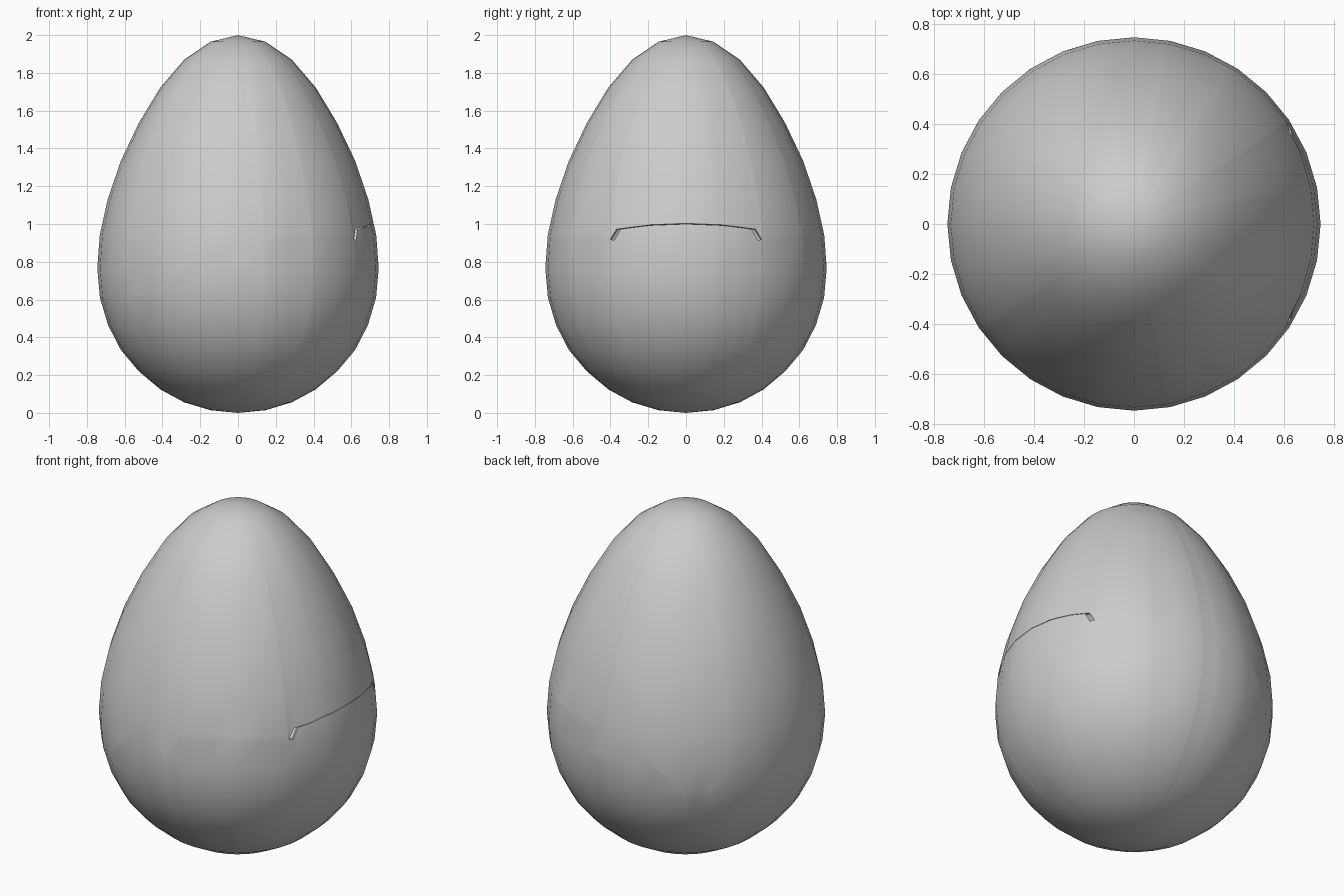
import bpy, bmesh, math

if "Cube" in bpy.data.objects:
    bpy.data.objects.remove(bpy.data.objects["Cube"])

# Egg outline (radius, height)
PROFILE = [(0, 0), (0.145, 0.014), (0.285, 0.056), (0.412, 0.125), (0.525, 0.22),
           (0.62, 0.333), (0.688, 0.465), (0.731, 0.61), (0.745, 0.765), (0.732, 0.94),
           (0.69, 1.13), (0.62, 1.335), (0.525, 1.535), (0.412, 1.722), (0.285, 1.87),
           (0.145, 1.965), (0, 2.0)]
SIDES = 32
STEP = 360 / SIDES

# Jagged crack (angle from +x in degrees, height), mirrored front to back
REST = [(58, 0.955), (80, 0.907), (86.5, 0.79), (97, 0.87), (105, 0.857),
        (112.5, 0.765), (130, 0.58), (144, 0.705), (162, 0.665), (180, 0.62)]
LOWER_CRACK = [(0, 1.0), (15, 0.993), (28.7, 0.973), (31.2, 0.915)] + REST
UPPER_CRACK = [(0, 1.003), (15, 0.996), (30.6, 0.973), (33.3, 0.916)] + REST


def interpolate(table, t):
    for (a, va), (b, vb) in zip(table, table[1:]):
        if t <= b:
            return va + (vb - va) * (t - a) / (b - a)
    return table[-1][1]


def shell(name, crack, pick):
    heights = [(z, r) for r, z in PROFILE]
    angles = {i * STEP for i in range(SIDES)}
    for a, _ in crack:
        angles |= {a % 360, (-a) % 360}
    angles = sorted(angles)
    bm = bmesh.new()
    columns = []
    for a in angles:
        edge = interpolate(crack, min(a, 360 - a))
        # keep extra columns on the flat sides of the 32-gon
        off = math.radians(a % STEP - STEP / 2)
        flat = math.cos(math.pi / SIDES) / math.cos(off)
        t = math.radians(a)
        column = []
        for _, z in PROFILE:
            z = pick(z, edge)
            r = interpolate(heights, z) * flat
            column.append(bm.verts.new((r * math.cos(t), r * math.sin(t), z)))
        columns.append(column)
    for i, c in enumerate(columns):
        n = columns[(i + 1) % len(columns)]
        for k in range(len(PROFILE) - 1):
            bm.faces.new((c[k], n[k], n[k + 1], c[k + 1]))
    bmesh.ops.remove_doubles(bm, verts=bm.verts, dist=0.0005)
    bmesh.ops.dissolve_degenerate(bm, dist=0.0001, edges=bm.edges)
    mesh = bpy.data.meshes.new(name)
    bm.to_mesh(mesh)
    bm.free()
    ob = bpy.data.objects.new(name, mesh)
    bpy.context.collection.objects.link(ob)
    # thin shell wall, grown inwards
    mod = ob.modifiers.new("wall", 'SOLIDIFY')
    mod.thickness = 0.015
    mod.offset = -1
    bpy.ops.object.select_all(action='DESELECT')
    ob.select_set(True)
    bpy.context.view_layer.objects.active = ob
    bpy.ops.object.modifier_apply(modifier=mod.name)
    bpy.ops.object.shade_smooth_by_angle(angle=math.radians(35))
    return ob


# Two halves of the cracked egg
shell("lower_shell", LOWER_CRACK, min)
shell("upper_shell", UPPER_CRACK, max)
